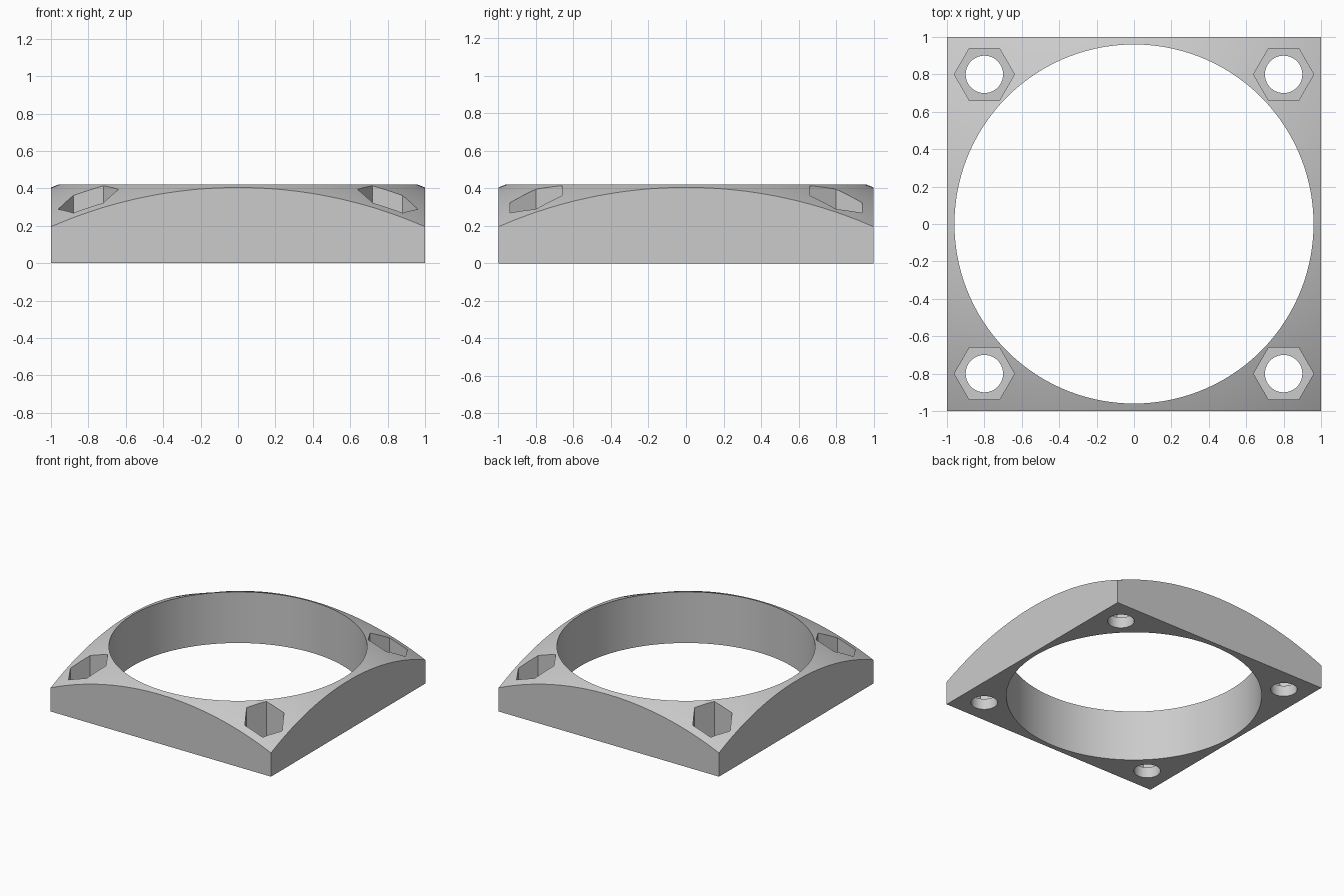
import bpy, bmesh, math
from mathutils import Matrix

cube = bpy.data.objects.get("Cube")
if cube:
    bpy.data.objects.remove(cube, do_unlink=True)

BORE, OUTER, SEGMENTS, RINGS = 0.96, 1.45, 120, 16
DOME_RADIUS, DOME_CENTRE = 2.683, -2.085
SCREW, FLOOR = 0.8, 0.09

grey = bpy.data.materials.new("plain_grey")
grey.use_nodes = True
grey.diffuse_color = (0.6, 0.6, 0.6, 1)
grey.node_tree.nodes["Principled BSDF"].inputs["Base Color"].default_value = (0.6, 0.6, 0.6, 1)


def make_object(name, bm):
    bmesh.ops.recalc_face_normals(bm, faces=bm.faces)
    mesh = bpy.data.meshes.new(name)
    bm.to_mesh(mesh)
    bm.free()
    mesh.materials.append(grey)
    obj = bpy.data.objects.new(name, mesh)
    bpy.context.collection.objects.link(obj)
    return obj


def prism(bm, x, y, low, high, radius, sides):
    bmesh.ops.create_cone(bm, cap_ends=True, segments=sides, radius1=radius, radius2=radius,
                          depth=high - low, matrix=Matrix.Translation((x, y, (low + high) / 2)))


def apply_boolean(obj, cutter, operation):
    mod = obj.modifiers.new(cutter.name, 'BOOLEAN')
    mod.operation, mod.object, mod.solver = operation, cutter, 'EXACT'
    bpy.ops.object.modifier_apply(modifier=mod.name)
    bpy.data.objects.remove(cutter, do_unlink=True)


# Ring with a spherical top, turned from one profile
profile = [(BORE, 0)]
for i in range(RINGS + 1):
    r = BORE + (OUTER - BORE) * i / RINGS
    profile.append((r, DOME_CENTRE + math.sqrt(DOME_RADIUS ** 2 - r * r)))
profile.append((OUTER, 0))
bm = bmesh.new()
loops = []
for s in range(SEGMENTS):
    a = 2 * math.pi * s / SEGMENTS
    loops.append([bm.verts.new((r * math.cos(a), r * math.sin(a), z)) for r, z in profile])
count = len(profile)
for s in range(SEGMENTS):
    here, there = loops[s], loops[(s + 1) % SEGMENTS]
    for i in range(count):
        j = (i + 1) % count
        bm.faces.new((here[i], there[i], there[j], here[j]))
plate = make_object("domed_mounting_plate", bm)
bpy.ops.object.select_all(action='DESELECT')
bpy.context.view_layer.objects.active = plate
plate.select_set(True)

# Square outline
bm = bmesh.new()
bmesh.ops.create_cube(bm, size=2)
apply_boolean(plate, make_object("square_trim", bm), 'INTERSECT')

# Hexagonal nut pockets and screw holes in the corners
corners = [(x, y) for x in (-SCREW, SCREW) for y in (-SCREW, SCREW)]
pockets, holes = bmesh.new(), bmesh.new()
for x, y in corners:
    # a cone primitive may start on either axis, so the hexagon is drawn directly
    ring = [pockets.verts.new((x + 0.161 * math.cos(k * math.pi / 3),
                               y + 0.161 * math.sin(k * math.pi / 3), FLOOR)) for k in range(6)]
    face = pockets.faces.new(ring)
    lid = bmesh.ops.extrude_face_region(pockets, geom=[face], use_keep_orig=True)["geom"]
    bmesh.ops.translate(pockets, vec=(0, 0, 1),
                        verts=[v for v in lid if isinstance(v, bmesh.types.BMVert)])
    prism(holes, x, y, -0.5, 0.7, 0.1, 48)
apply_boolean(plate, make_object("nut_pockets", pockets), 'DIFFERENCE')
apply_boolean(plate, make_object("screw_holes", holes), 'DIFFERENCE')

for polygon in plate.data.polygons:
    polygon.material_index = 0
bpy.ops.object.shade_smooth_by_angle(angle=math.radians(20))
